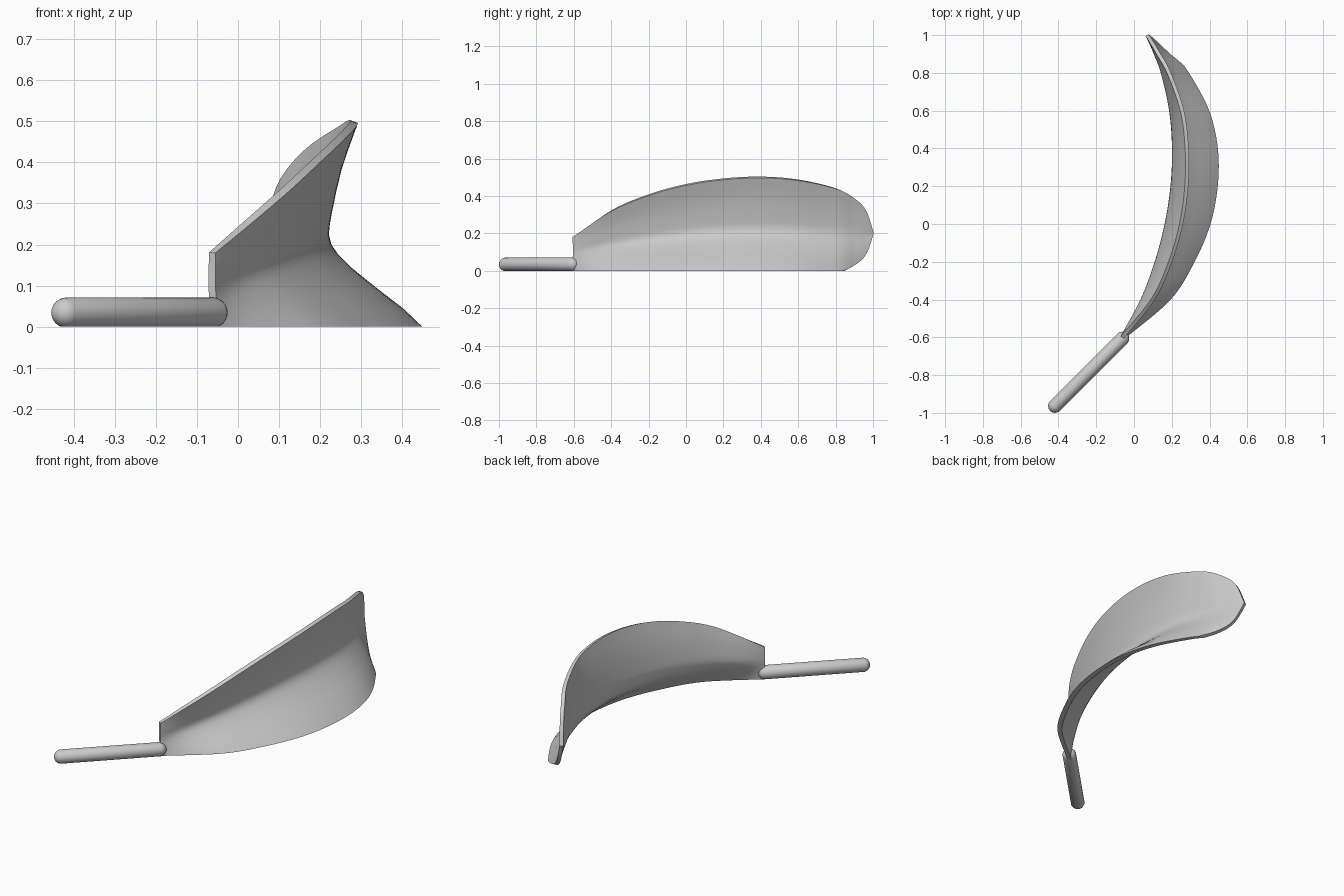
import bpy, bmesh, math
from mathutils import Vector, Matrix

cube = bpy.data.objects.get("Cube")
if cube:
    bpy.data.objects.remove(cube)

grey = bpy.data.materials.new("plain_grey")
grey.use_nodes = True
colour = (0.6, 0.6, 0.6, 1)
grey.diffuse_color = colour
grey.node_tree.nodes["Principled BSDF"].inputs["Base Color"].default_value = colour

# Leaf outline stations: y, then (x, z) of the top edge, the fold and the bottom edge
STATIONS = [
    (-.60, -.063, .18, -.063, .10, -.055, -.02),
    (-.40, .100, .32, .045, .145, .197, -.02),
    (-.20, .192, .405, .120, .18, .327, -.02),
    (.00, .250, .46, .172, .205, .412, -.02),
    (.20, .278, .49, .203, .22, .450, -.02),
    (.40, .280, .50, .211, .225, .450, -.02),
    (.60, .255, .485, .196, .225, .402, -.02),
    (.80, .185, .44, .152, .22, .285, -.012),
    (.90, .130, .385, .115, .21, .178, .03),
    (.96, .095, .32, .090, .205, .115, .09),
    (1.0, .070, .20, .070, .20, .070, .20),
]
# Section shape as (share of x, share of z), measured from the fold to each edge
UPPER = [(1, 1), (.72, .8), (.46, .6), (.27, .4), (.11, .2), (.04, .1)]
LOWER = [(0, 0), (.03, .12), (.1, .22), (.24, .36), (.5, .57), (.76, .77), (1, 1)]
STEPS = 6


def spline(rows, i, t):
    """Smooth blend between station i and the next one."""
    last = len(rows) - 1
    a, b, c, d = (rows[max(0, min(last, k))] for k in range(i - 1, i + 3))
    return [q + t / 2 * (r - p + t * (2 * p - 5 * q + 4 * r - s + t * (3 * (q - r) + s - p)))
            for p, q, r, s in zip(a, b, c, d)]


def section(row):
    y, tx, tz, fx, fz, bx, bz = row
    points = [(fx + u * (tx - fx), y, fz + v * (tz - fz)) for u, v in UPPER]
    return points + [(fx + u * (bx - fx), y, fz + v * (bz - fz)) for u, v in LOWER]


def add_object(name, bm):
    mesh = bpy.data.meshes.new(name)
    bm.to_mesh(mesh)
    bm.free()
    mesh.materials.append(grey)
    obj = bpy.data.objects.new(name, mesh)
    bpy.context.collection.objects.link(obj)
    return obj


def finish(obj):
    """Cut the part flat on the ground and shade it."""
    bm = bmesh.new()
    bm.from_mesh(obj.data)
    parts = bm.verts[:] + bm.edges[:] + bm.faces[:]
    cut = bmesh.ops.bisect_plane(bm, geom=parts, plane_co=(0, 0, 0), plane_no=(0, 0, 1),
                                 clear_inner=True)
    rim = [e for e in cut["geom_cut"] if isinstance(e, bmesh.types.BMEdge)]
    bmesh.ops.holes_fill(bm, edges=rim, sides=0)
    bmesh.ops.recalc_face_normals(bm, faces=bm.faces)
    bm.to_mesh(obj.data)
    bm.free()
    bpy.ops.object.select_all(action='DESELECT')
    obj.select_set(True)
    bpy.context.view_layer.objects.active = obj
    bpy.ops.object.shade_smooth_by_angle(angle=math.radians(35))


# Leaf blade: lofted sheet, thickened
bm = bmesh.new()
rows = [spline(STATIONS, i, k / STEPS) for i in range(len(STATIONS) - 1) for k in range(STEPS)]
rows.append(STATIONS[-1])
grid = [[bm.verts.new(p) for p in section(r)] for r in rows]
for near, far in zip(grid, grid[1:]):
    for k in range(len(near) - 1):
        bm.faces.new((near[k], near[k + 1], far[k + 1], far[k]))
bmesh.ops.remove_doubles(bm, verts=bm.verts, dist=1e-5)
bmesh.ops.recalc_face_normals(bm, faces=bm.faces)
leaf = add_object("leaf_blade", bm)
thick = leaf.modifiers.new("thickness", 'SOLIDIFY')
thick.thickness = 0.02
thick.offset = 0
bpy.context.view_layer.objects.active = leaf
leaf.select_set(True)
bpy.ops.object.modifier_apply(modifier=thick.name)
finish(leaf)

# Stem: sphere pulled apart into a round-ended rod
start, end, radius = Vector((-.418, -.963, .034)), Vector((-.062, -.607, .034)), .037
bm = bmesh.new()
bmesh.ops.create_uvsphere(bm, u_segments=20, v_segments=9, radius=radius)
far_half = [v for v in bm.verts if v.co.z > 0]
bmesh.ops.translate(bm, verts=far_half, vec=(0, 0, (end - start).length))
turn = (end - start).to_track_quat('Z', 'Y').to_matrix().to_4x4()
bmesh.ops.transform(bm, matrix=Matrix.Translation(start) @ turn, verts=bm.verts)
finish(add_object("stem", bm))
